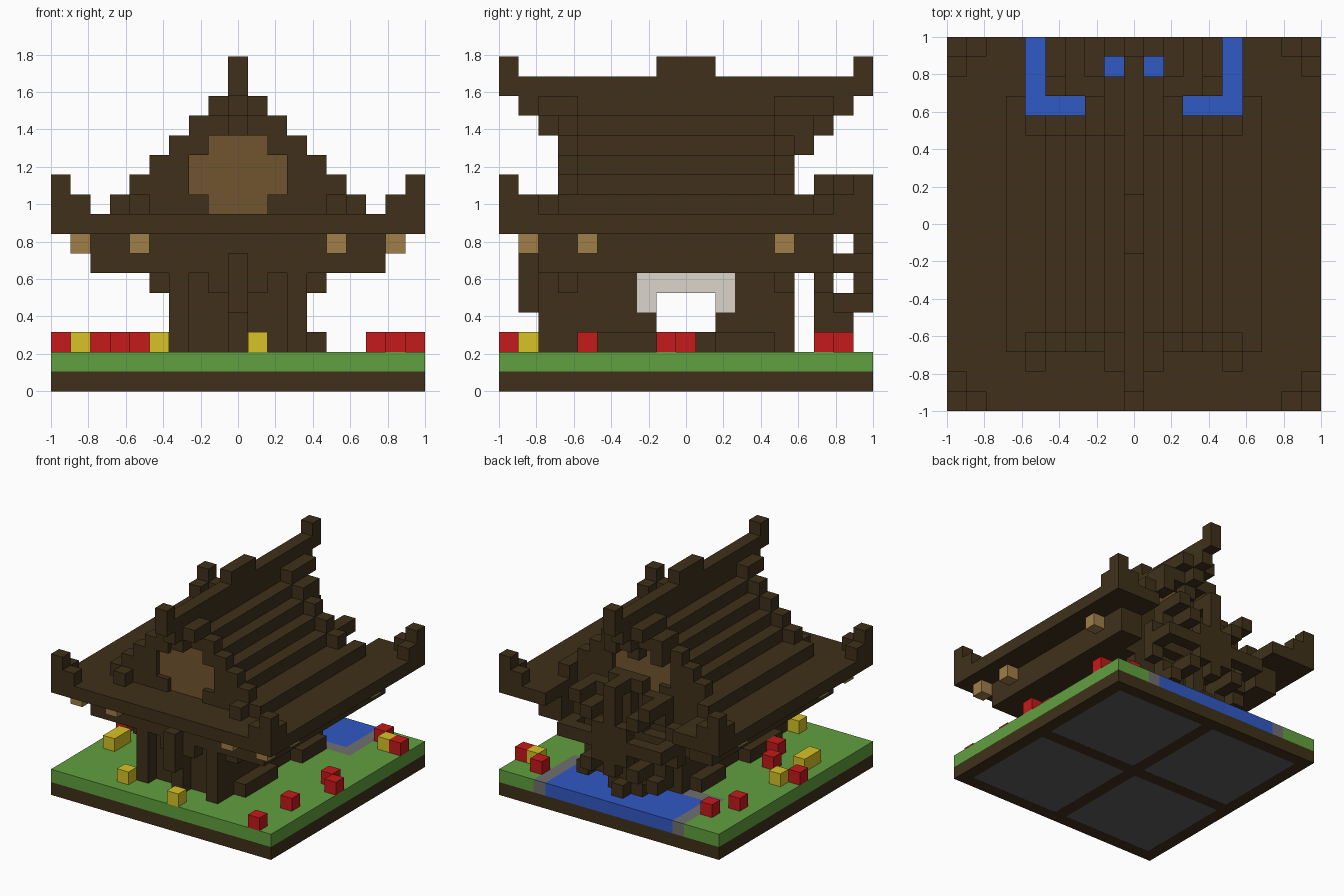
import bpy
import bmesh

U = 2 / 19          # one block
cube = bpy.data.objects.get("Cube")
if cube:
    bpy.data.objects.remove(cube, do_unlink=True)


def material(name, r, g, b):
    m = bpy.data.materials.new(name)
    m.use_nodes = True
    m.diffuse_color = (r, g, b, 1)
    m.node_tree.nodes["Principled BSDF"].inputs["Base Color"].default_value = (r, g, b, 1)
    return m


wood = material("dark_wood", .05, .03, .01)
grass = material("grass", .12, .35, .05)
water = material("water", .03, .1, .55)
red = material("red_petal", .56, .01, .01)
yellow = material("yellow_petal", .68, .54, .02)
plaster = material("tan_plaster", .165, .09, .03)
lamp = material("light_wood", .35, .21, .065)
trim = material("pale_trim", .71, .66, .6)
stone = material("stone", .16, .16, .16)
slate = material("dark_panel", .11, .11, .11)


class Part:
    """Collects blocks given by inclusive cell ranges on the block grid."""

    def __init__(self, name, mat):
        self.name, self.mat, self.bm = name, mat, bmesh.new()

    def add(self, xs, ys, zs):
        lo, hi = zip(*[(v, v) if isinstance(v, (int, float)) else v for v in (xs, ys, zs)])
        verts = bmesh.ops.create_cube(self.bm, size=1)["verts"]
        for v in verts:
            for k in range(3):
                edge = hi[k] + .5 if v.co[k] > 0 else lo[k] - .5
                v.co[k] = (edge + (.5 if k == 2 else 0)) * U
        return self

    def both(self, xs, ys, zs):
        """Add a block and its mirror image across x."""
        a, b = (xs, xs) if isinstance(xs, int) else xs
        self.add((a, b), ys, zs)
        return self.add((-b, -a), ys, zs)

    def done(self):
        me = bpy.data.meshes.new(self.name)
        self.bm.to_mesh(me)
        self.bm.free()
        me.materials.append(self.mat)
        ob = bpy.data.objects.new(self.name, me)
        bpy.context.collection.objects.link(ob)


# Ground: soil with a cross-braced underside, turf, pool and its stone bank
soil = Part("soil_base", wood).add((-9, 9), (-9, 9), (.06, 0))
for k in (-9, 0, 9):
    soil.add(k, (-9, 9), 0).add((-9, 9), k, 0)
soil.done()
panels = Part("underside_panels", slate)
for y in ((-8, -1), (1, 8)):
    panels.both((1, 8), y, (.01, -.93))
panels.done()
Part("turf", grass).add((-9, 9), (-9, 4), 1).both((7, 9), (5, 9), 1).done()
Part("pool_bank", stone).add((-6, 6), 5, 1).both(6, (6, 9), 1).done()
Part("pool_water", water).add((-5, 5), (6, 9), 1).done()

# Flowers
reds = [(8, -9), (8, -5), (9, -1), (8, 0), (7, 8), (9, 7),
        (-7, 7), (-8, 5), (-9, -1), (-5, -4), (-6, -2)]
yellows = [(8, 7), (1, -9), (-4, -8), (-8, -3), (-8, -4), (-8, 0)]
for name, mat, cells in (("red_flowers", red, reds), ("yellow_flowers", yellow, yellows)):
    part = Part(name, mat)
    for x, y in cells:
        part.add(x, y, 2)
    part.done()

# House walls with an opening on each side
walls = Part("house_walls", wood)
walls.both(3, (-6, -3), (2, 6)).both(3, (3, 5), (2, 6))
walls.both(3, (-2, 2), 2).both(3, -2, 3).both(3, 2, 3)
walls.add((-3, 3), -6, (2, 6)).add((-3, 3), 5, (2, 6))
walls.both(4, (-5, -2), 2).both(4, (2, 4), 2)
walls.done()
frame = Part("window_frames", trim)
frame.both(3, (-2, 2), 5).both(3, -2, 4).both(3, 2, 4).done()

# Front posts and brackets
posts = Part("front_posts", wood)
posts.both(3, -7, (2, 6)).add(0, -7, (2, 6)).add(0, -8, (4, 6))
posts.add((-1, 1), -7, 5).both(4, -6, 5).both(4, 5, 5)
posts.done()

# Eaves, stepped below and open over the pool at the back
eaves = Part("eaves", wood)
for z, r, front, back in ((6, 7, -7, 7), (7, 7, -7, 7), (8, 9, -9, 9)):
    eaves.add((-r, r), (front, 5), z).both((6, r), (6, back), z)
for y in (-1, 1):
    eaves.both((8, 9), 9 * y, 9).both(9, 8 * y, 9).both(9, 9 * y, 10)
eaves.both(6, (-6, 6), 9).both((2, 5), (-6, 5), 9).both(5, -7, 9).add((-1, 1), (-4, 3), 9)
eaves.done()

lamps = Part("eave_beam_ends", lamp)
lamps.both(8, -8, 7).both(5, -8, 7).both(8, -5, 7).both(8, 5, 7).done()

# Stepped roof between raised gable boards that lean out towards the ridge
roof = Part("roof_steps", wood)
boards = Part("gable_boards", wood)
for x in range(1, 6):
    roof.both(x, (-5, 4), (13 - x, 14 - x) if x > 2 else 14 - x)
    for y in (-6, 5):
        boards.both(x, y, (max(10, 14 - x), 15 - x))
for y in (-6, 5):
    boards.both(3, y, 10)
boards.both(1, -7, 14).both(1, 7, 14).both(1, 6, (13, 14)).both(2, 6, (12, 13))
roof.done()
boards.done()

# Plaster gables
gable = Part("gable_infill", plaster)
for y in (-5.6, 4.6):
    gable.add((-2, 2), y, (10, 11)).add((-1, 1), y, 12).add((-1, 1), y, 9)
gable.done()

# Ridge with corbelled ends
ridge = Part("ridge", wood)
for z, r in ((15, 9), (14, 8), (13, 7)):
    ridge.add(0, (-r, r), z)
ridge.add(0, 6, 12).add(0, -9, 16).add(0, 9, 16).add(0, (-1, 1), 16)
ridge.done()

# Water wheel: inner rim, outer spokes and paddles around an axle
wheel = Part("water_wheel", wood)
wheel.add(0, (6, 9), 6)
for x in range(-4, 5):
    for dz in range(-4, 5):
        r = (x * x + dz * dz) ** .5
        spoke = x == 0 or dz == 0 or abs(x) == abs(dz)
        if 3.5 < r < 4.3 or (spoke and r < 4.3):
            wheel.add(x, 7, 6 + dz)
        if spoke and dz >= -2 and r < 4.3:
            wheel.add(x, 9, 6 + dz)
        if spoke and r > 2.5 and r < 4.3 and 3 not in (x, -x, dz, -dz) or abs(x) == abs(dz) == 3:
            wheel.add(x, 8, 6 + dz)
wheel.done()
